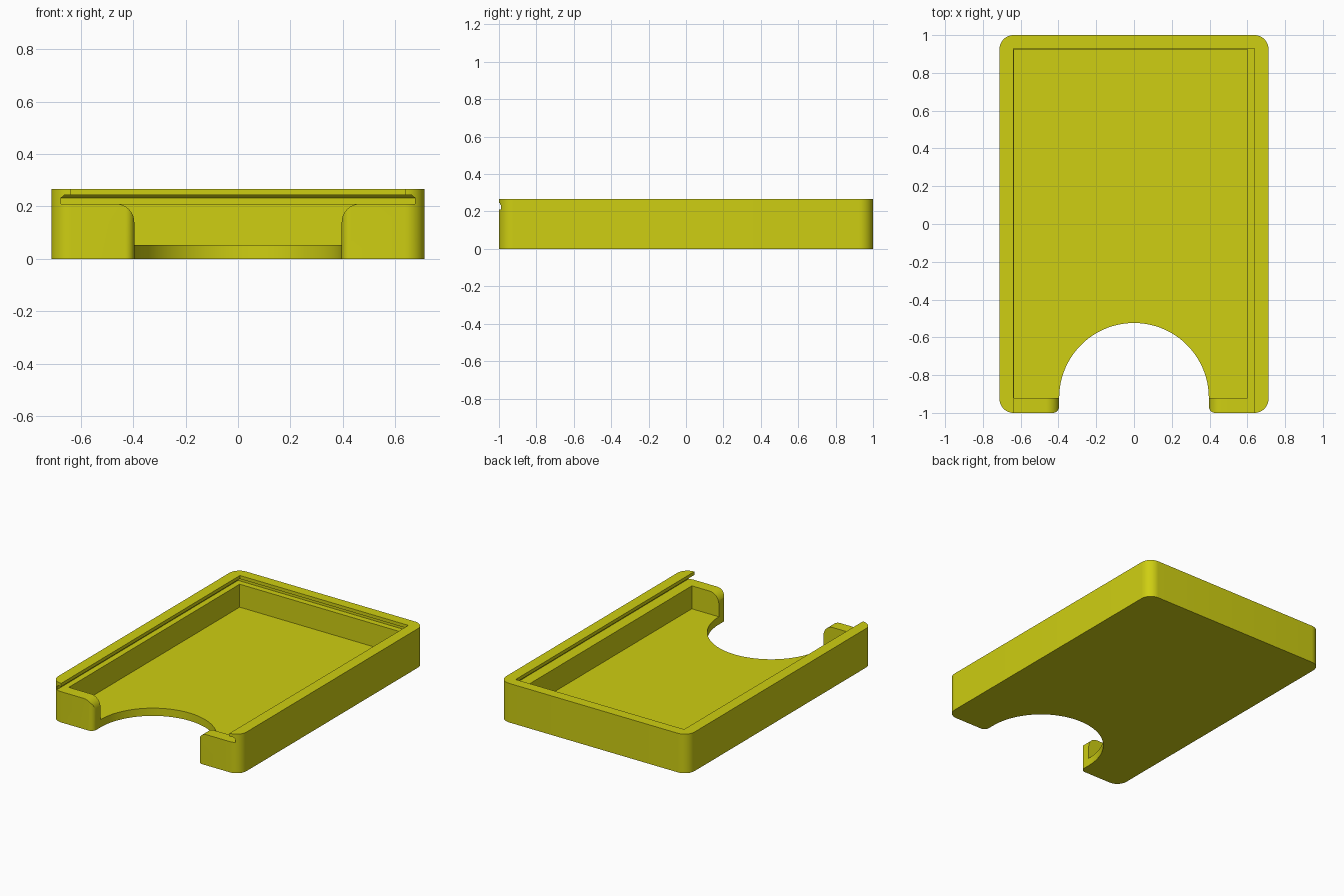
import bpy, bmesh, math

if "Cube" in bpy.data.objects:
    bpy.data.objects.remove(bpy.data.objects["Cube"])

yellow = bpy.data.materials.new("yellow plastic")
yellow.diffuse_color = (0.62, 0.62, 0.006, 1)
yellow.use_nodes = True
yellow.node_tree.nodes["Principled BSDF"].inputs["Base Color"].default_value = yellow.diffuse_color


def loft(name, rings):
    """Closed solid through rings of 3D points with equal counts."""
    bm = bmesh.new()
    loops = [[bm.verts.new(p) for p in r] for r in rings]
    n = len(loops[0])
    for a, b in zip(loops, loops[1:]):
        for i in range(n):
            j = (i + 1) % n
            bm.faces.new((a[i], a[j], b[j], b[i]))
    bm.faces.new(loops[0])
    bm.faces.new(loops[-1])
    bmesh.ops.recalc_face_normals(bm, faces=bm.faces)
    me = bpy.data.meshes.new(name)
    bm.to_mesh(me)
    bm.free()
    ob = bpy.data.objects.new(name, me)
    bpy.context.collection.objects.link(ob)
    return ob


def prism(name, pts, z0, z1):
    return loft(name, [[(x, y, z) for x, y in pts] for z in (z0, z1)])


def rect(x0, x1, y0, y1):
    return [(x0, y0), (x1, y0), (x1, y1), (x0, y1)]


def arc(cx, cy, r, a0, a1, n):
    return [(cx + r * math.cos(math.radians(a0 + (a1 - a0) * i / n)),
             cy + r * math.sin(math.radians(a0 + (a1 - a0) * i / n)))
            for i in range(n + 1)]


def mirrored(right):
    """Complete a right-hand outline with its mirror image."""
    return right + [(-x, y) for x, y in reversed(right)]


# Outer block with rounded vertical corners
R = 0.075
W = 0.7125
outline = mirrored(arc(W - R, -1 + R, R, -90, 0, 12) + arc(W - R, 1 - R, R, 0, 90, 12))
tray = prism("sliding_lid_tray", outline, 0, 0.267)
tray.data.materials.append(yellow)

cutters = []

# Main cavity
cutters.append(prism("cavity_cutter", rect(-0.635, 0.6, -0.92, 0.925), 0.053, 0.22))

# Lid groove, tapering at its top and open at the front
cutters.append(loft("groove_cutter", [
    [(x, y, z) for x, y in rect(-w, w, -1.1, b)]
    for w, b, z in ((0.675, 0.965, 0.21), (0.675, 0.965, 0.233), (0.662, 0.952, 0.244))]))

# Opening above the groove
cutters.append(prism("opening_cutter", rect(-0.637, 0.637, -1.2, 0.93), 0.225, 0.4))

# Thumb notch through floor and front wall, with softened outer corners
G = 0.396
f = 0.035
right = [(G + f, -1.15)] + arc(G + f, -1 + f, f, 270, 180, 8)
right += arc(0, -0.92, G, 0, 88, 28)
cutters.append(prism("thumb_notch_cutter", mirrored(right), -0.1, 0.222))

# Rounded top corners of the front wall beside the notch
c = 0.07
profile = mirrored([(G - 0.03, 0.1), (G - 0.001, 0.1)]
                   + arc(G + c, 0.2101 - c, c, 180, 90, 10)
                   + [(G + c, 0.224)])
cutters.append(loft("wall_corner_cutter",
                    [[(x, y, z) for x, z in profile] for y in (-1.15, -0.9)]))

# Carve the block, then discard the cutters
for i, cut in enumerate(cutters):
    cut.hide_render = True
    mod = tray.modifiers.new("carve_%d" % i, 'BOOLEAN')
    mod.operation = 'DIFFERENCE'
    mod.solver = 'EXACT'
    mod.object = cut

bpy.context.view_layer.objects.active = tray
bpy.ops.object.select_all(action='DESELECT')
tray.select_set(True)
for mod in list(tray.modifiers):
    bpy.ops.object.modifier_apply(modifier=mod.name)
for cut in cutters:
    bpy.data.objects.remove(cut)

bpy.ops.object.shade_smooth_by_angle(angle=math.radians(30))
